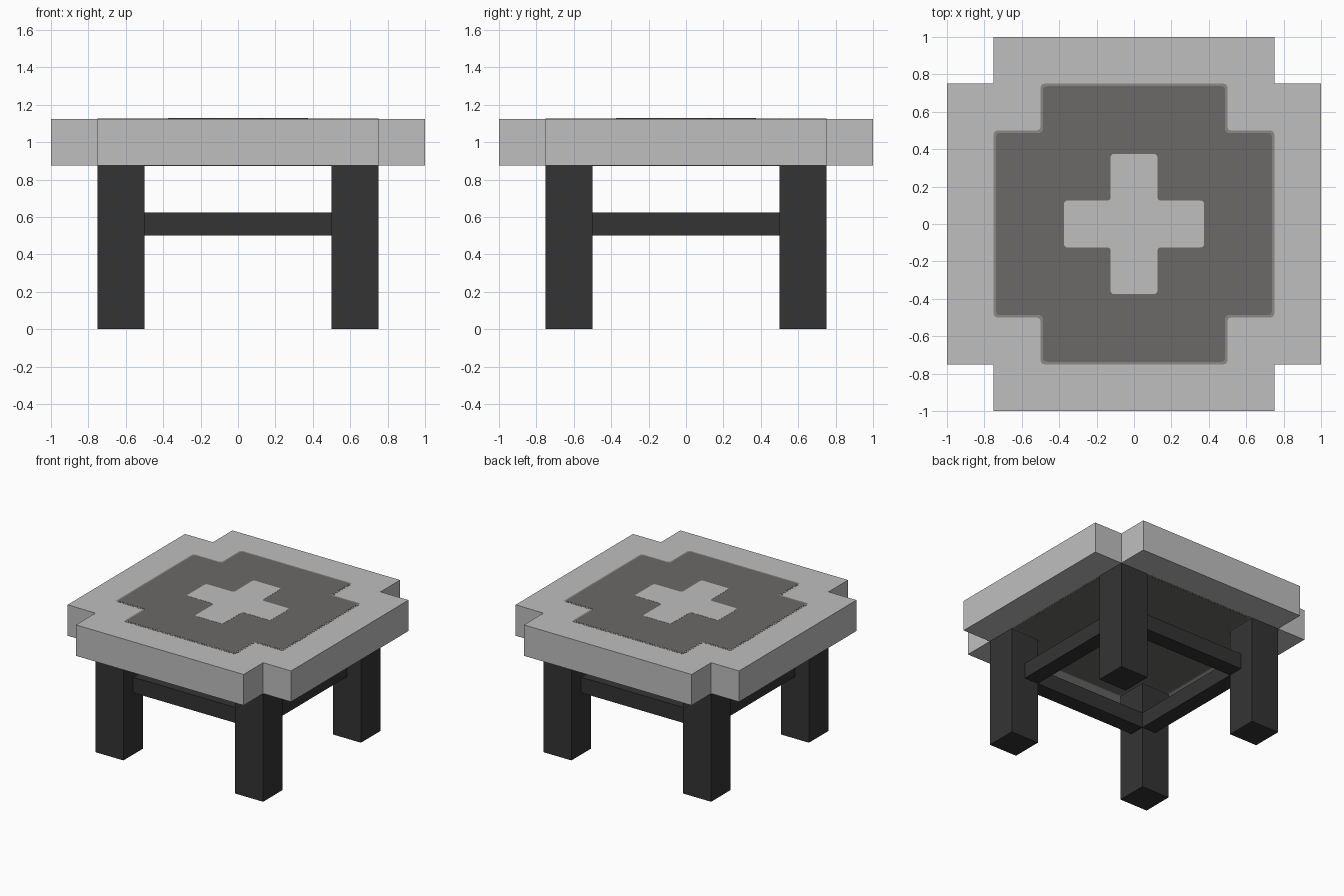
import bpy
import bmesh

cube = bpy.data.objects.get("Cube")
if cube:
    bpy.data.objects.remove(cube, do_unlink=True)


def material(name, rgb):
    m = bpy.data.materials.new(name)
    m.use_nodes = True
    colour = (*rgb, 1)
    m.diffuse_color = colour
    m.node_tree.nodes["Principled BSDF"].inputs["Base Color"].default_value = colour
    return m


light = material("light grey", (0.52, 0.52, 0.52))
dark = material("dark grey", (0.145, 0.143, 0.139))
trim = material("mid grey trim", (0.25, 0.248, 0.244))
black = material("charcoal", (0.034, 0.034, 0.034))


def finish(bm, name, mat):
    bmesh.ops.recalc_face_normals(bm, faces=bm.faces)
    mesh = bpy.data.meshes.new(name)
    bm.to_mesh(mesh)
    bm.free()
    mesh.materials.append(mat)
    obj = bpy.data.objects.new(name, mesh)
    bpy.context.collection.objects.link(obj)
    return obj


def box(name, low, high, mat):
    bm = bmesh.new()
    bmesh.ops.create_cube(bm, size=1)
    for v in bm.verts:
        v.co = [(a + b) / 2 + c * (b - a) for a, b, c in zip(low, high, v.co)]
    return finish(bm, name, mat)


def cross_slab(name, arm, half, bottom, top, mat, rounding=0):
    """Plus-shaped slab; arm is the reach and half is the half width of each arm."""
    quarter = [(arm, -half), (arm, half), (half, half)]
    points = []
    for _ in range(4):
        points += quarter
        quarter = [(-y, x) for x, y in quarter]
    bm = bmesh.new()
    bm.faces.new([bm.verts.new((x, y, bottom)) for x, y in points])
    if rounding:
        bmesh.ops.bevel(bm, geom=bm.verts[:], offset=rounding, segments=3,
                        profile=0.5, affect='VERTICES')
    result = bmesh.ops.extrude_face_region(bm, geom=bm.faces[:])
    for v in result["geom"]:
        if isinstance(v, bmesh.types.BMVert):
            v.co.z = top
    return finish(bm, name, mat)


# Table top with notched corners
LOW, HIGH = 0.875, 1.125
cross_slab("table_top", 1, 0.75, LOW, HIGH, light)

# Painted panels on both faces, and the centre cross above
for side, z, d in (("upper", HIGH, 0.001), ("lower", LOW, -0.001)):
    cross_slab(side + "_panel_trim", 0.75, 0.5, z, z + d, trim, 0.02)
    cross_slab(side + "_panel", 0.737, 0.487, z, z + 2 * d, dark, 0.02)
cross_slab("centre_cross", 0.375, 0.125, HIGH, HIGH + 0.003, light, 0.018)

# Legs and the rails joining them
for sy, depth in ((-1, "front"), (1, "back")):
    for sx, side in ((-1, "right"), (1, "left")):
        x, y = sx * 0.625, sy * 0.625
        box(f"{depth}_{side}_leg", (x - 0.125, y - 0.125, 0),
            (x + 0.125, y + 0.125, LOW), black)

for s, front, side in ((-1, "front", "right"), (1, "back", "left")):
    a, b = sorted((s * 0.5, s * 0.625))
    box(front + "_rail", (-0.5, a, 0.5), (0.5, b, 0.625), black)
    box(side + "_rail", (a, -0.5, 0.5), (b, 0.5, 0.625), black)
